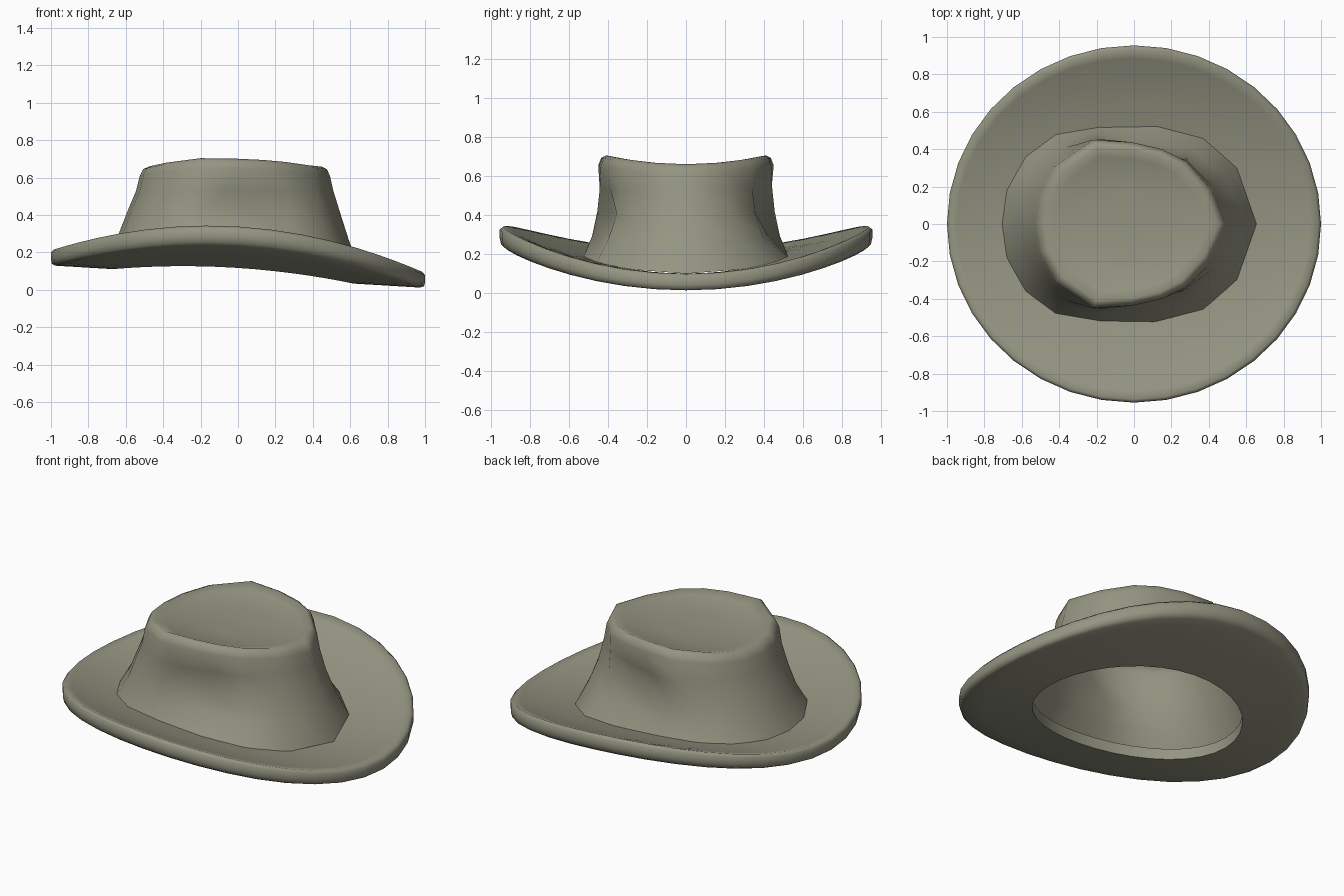
import bpy, bmesh, math

if "Cube" in bpy.data.objects:
    bpy.data.objects.remove(bpy.data.objects["Cube"])

felt = bpy.data.materials.new("olive_grey_felt")
felt.diffuse_color = (0.30, 0.30, 0.225, 1)
felt.use_nodes = True
felt.node_tree.nodes["Principled BSDF"].inputs["Base Color"].default_value = felt.diffuse_color


def brim_under(x, y):
    """Height of the brim underside: tilted lengthwise, curled up at both sides."""
    return 0.07 - 0.06 * x + 0.187 * y * y


def finish(name, bm, angle):
    bmesh.ops.recalc_face_normals(bm, faces=bm.faces)
    mesh = bpy.data.meshes.new(name)
    bm.to_mesh(mesh)
    bm.free()
    mesh.materials.append(felt)
    obj = bpy.data.objects.new(name, mesh)
    bpy.context.collection.objects.link(obj)
    bpy.ops.object.select_all(action='DESELECT')
    obj.select_set(True)
    bpy.context.view_layer.objects.active = obj
    bpy.ops.object.shade_smooth_by_angle(angle=math.radians(angle))
    return obj


def loft(bm, rings, wrap=False):
    loops = [[bm.verts.new(p) for p in ring] for ring in rings]
    pairs = list(zip(loops, loops[1:])) + ([(loops[-1], loops[0])] if wrap else [])
    for a, b in pairs:
        n = len(a)
        for i in range(n):
            j = (i + 1) % n
            bm.faces.new((a[i], a[j], b[j], b[i]))
    return loops


# Brim: closed section swept from the head opening (s=0) to the outer edge (s=1)
section = [(0, 0), (0.35, 0), (0.7, 0), (0.93, 0), (0.985, 0.008), (1, 0.03),
           (1, 0.068), (0.96, 0.085), (0.85, 0.082), (0.6, 0.072), (0.3, 0.068), (0, 0.065)]
SEG = 36
rings = []
for s, h in section:
    ring = []
    for i in range(SEG):
        a = 2 * math.pi * i / SEG
        x = math.cos(a) * (0.645 + 0.355 * s) - 0.025 * (1 - s)
        y = math.sin(a) * (0.50 + 0.455 * s)
        ring.append((x, y, brim_under(x, y) + h * (1 + 0.25 * y * y)))
    rings.append(ring)
bm = bmesh.new()
loft(bm, rings, wrap=True)
finish("brim", bm, 70)

# Crown: half outlines from back to front, mirrored across the middle
base = [(-.705, 0), (-.68, .18), (-.58, .36), (-.42, .48), (-.18, .52),
        (.12, .525), (.37, .46), (.55, .30), (.655, 0)]
waist = [(-.59, 0), (-.57, .15), (-.49, .30), (-.36, .41), (-.20, .455),
         (.08, .36), (.28, .355), (.44, .23), (.55, 0)]
shoulder = [(-.525, 0), (-.505, .15), (-.42, .31), (-.22, .45), (-.01, .437),
            (.15, .40), (.28, .335), (.41, .19), (.492, 0)]


def mirrored(half):
    return half + [(x, -y) for x, y in reversed(half[1:-1])]


def scaled(half, k):
    return [(x * k, y * k) for x, y in half]


def mix(a, b, t):
    return [(p[0] + (q[0] - p[0]) * t, p[1] + (q[1] - p[1]) * t) for p, q in zip(a, b)]


def saddle(low, rise):
    return lambda x, y: low + rise * (y / 0.43) ** 2


levels = [
    (base, lambda x, y: brim_under(x, y) + 0.066),
    (mix(base, waist, 0.6), lambda x, y: 0.285 - 0.03 * x),
    (waist, lambda x, y: 0.41 - 0.02 * x),
    (mix(waist, shoulder, 0.7), lambda x, y: 0.53),
    (shoulder, saddle(0.608, 0.04)),
    (scaled(shoulder, 0.965), saddle(0.645, 0.045)),
    (scaled(shoulder, 0.91), saddle(0.658, 0.05)),
    (scaled(shoulder, 0.80), saddle(0.655, 0.035)),
    (scaled(shoulder, 0.40), saddle(0.655, 0.03)),
]
bm = bmesh.new()
loops = loft(bm, [[(x, y, height(x, y)) for x, y in mirrored(half)] for half, height in levels])
# Top panel closing the crown
centre = bm.verts.new((0, 0, 0.655))
last = loops[-1]
for i in range(len(last)):
    bm.faces.new((last[i], last[(i + 1) % len(last)], centre))
finish("crown", bm, 80)
